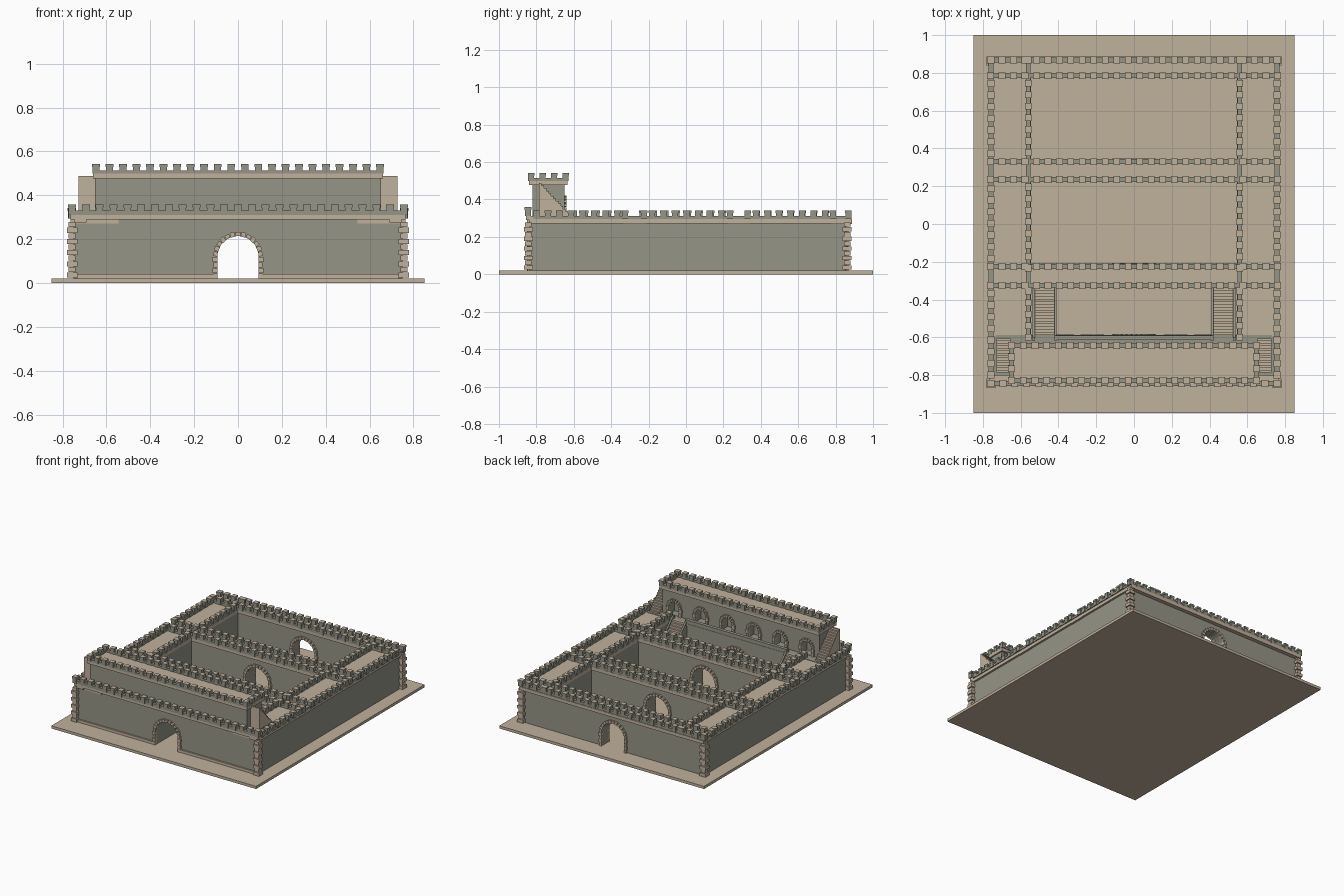
import bpy, bmesh, math
from mathutils import Matrix, Vector

if "Cube" in bpy.data.objects:
    bpy.data.objects.remove(bpy.data.objects["Cube"])


def material(name, rgb):
    m = bpy.data.materials.new(name)
    m.diffuse_color = (*rgb, 1)
    m.use_nodes = True
    m.node_tree.nodes["Principled BSDF"].inputs["Base Color"].default_value = m.diffuse_color
    return m


GREY = material("grey_stone", (0.30, 0.30, 0.245))
TAN = material("tan_stone", (0.53, 0.44, 0.335))


def finish(bm, name, top_tan=False, mats=(GREY, TAN)):
    bm.normal_update()
    if top_tan:
        for f in bm.faces:
            f.material_index = 1 if f.normal.z > 0.9 else 0
    me = bpy.data.meshes.new(name)
    bm.to_mesh(me)
    bm.free()
    ob = bpy.data.objects.new(name, me)
    bpy.context.collection.objects.link(ob)
    for m in mats:
        me.materials.append(m)
    return ob


def add_box(bm, x0, x1, y0, y1, z0, z1, rot=None):
    c = Vector(((x0 + x1) / 2, (y0 + y1) / 2, (z0 + z1) / 2))
    s = Matrix.Diagonal((abs(x1 - x0), abs(y1 - y0), abs(z1 - z0), 1))
    bmesh.ops.create_cube(bm, size=1, matrix=Matrix.Translation(c) @ (rot or Matrix()) @ s)


def box(name, *dims, mats=(GREY, TAN), top_tan=False):
    bm = bmesh.new()
    add_box(bm, *dims)
    return finish(bm, name, top_tan, mats)


def prism(name, pts, axis, a, b, mats):
    """Extrude a 2D profile along x (points are y,z) or along y (points are x,z)."""
    bm = bmesh.new()
    put = (lambda p: (a, *p)) if axis == 'x' else (lambda p: (p[0], a, p[1]))
    f = bm.faces.new([bm.verts.new(put(p)) for p in pts])
    ex = bmesh.ops.extrude_face_region(bm, geom=[f])
    d = (b - a, 0, 0) if axis == 'x' else (0, b - a, 0)
    bmesh.ops.translate(bm, vec=d, verts=[v for v in ex['geom'] if isinstance(v, bmesh.types.BMVert)])
    bmesh.ops.recalc_face_normals(bm, faces=bm.faces)
    return finish(bm, name, mats=mats)


def arch_points(x, r, spring, n=16):
    return [(x + r * math.cos(math.pi * i / n), spring + r * math.sin(math.pi * i / n)) for i in range(n + 1)]


def gate_wall(name, x, y0, y1, z1):
    # wall with an open arched gateway in the middle
    arch = arch_points(0, 0.094, 0.12)
    pts = [(x, 0.02), (x, z1), (-x, z1), (-x, 0.02), (-0.094, 0.02)] + arch[::-1] + [(0.094, 0.02)]
    return prism(name, pts, 'y', y0, y1, (GREY, TAN))


def arch_ring(name, x, y, r, spring, base, t=0.018, n=13, depth=0.026):
    # wedge stones around the arch and block stones down the jambs
    bm = bmesh.new()
    for i in range(n):
        a = math.pi * (i + 0.5) / n
        cx, cz = x + (r + t / 2) * math.cos(a), spring + (r + t / 2) * math.sin(a)
        w = math.pi * r / n * 0.92
        k = t / 2 + (0.002 if i % 2 else 0)
        add_box(bm, cx - k, cx + k, y - depth / 2, y + depth / 2, cz - w / 2, cz + w / 2,
                Matrix.Rotation(-a, 4, 'Y'))
    m = max(2, round((spring - base) / 0.025))
    h = (spring - base) / m
    for s in (-1, 1):
        for i in range(m):
            k = t + (0.004 if i % 2 else 0)
            add_box(bm, x + s * r, x + s * (r + k), y - depth / 2, y + depth / 2,
                    base + h * i, base + h * (i + 0.92))
    return finish(bm, name, mats=(TAN,))


def niches(ob, xs, r, base, spring, y0, y1):
    # arched recesses cut into a wall
    for x in xs:
        pts = [(x - r, base)] + arch_points(x, r, spring, 10)[::-1] + [(x + r, base)]
        cutter = prism("niche_cutter", pts, 'y', y0, y1, (GREY, TAN))
        cutter.hide_render = True
        mod = ob.modifiers.new("niche", 'BOOLEAN')
        mod.operation, mod.solver, mod.object = 'DIFFERENCE', 'EXACT', cutter
        bpy.context.view_layer.update()
        me = bpy.data.meshes.new_from_object(ob.evaluated_get(bpy.context.evaluated_depsgraph_get()))
        ob.modifiers.clear()
        ob.data = me
        bpy.data.objects.remove(cutter)


def battlement(name, axis, at, a, b, z, low=0.017, high=0.046, skip=()):
    # low parapet with evenly spaced merlons, leaving gaps at the skipped ranges
    bm = bmesh.new()

    def piece(c0, c1, half, z0, z1):
        if axis == 'x':
            add_box(bm, c0, c1, at - half, at + half, z0, z1)
        else:
            add_box(bm, at - half, at + half, c0, c1, z0, z1)

    low_ob = bmesh.new()
    d = (a, b, at - 0.013, at + 0.013) if axis == 'x' else (at - 0.013, at + 0.013, a, b)
    add_box(low_ob, *d, z, z + low)
    finish(low_ob, name + "_parapet")
    n = round((b - a) / 0.062)
    for i in range(n + 1):
        c = a + (b - a) * i / n
        if any(s0 < c < s1 for s0, s1 in skip):
            continue
        piece(c - 0.016, c + 0.016, 0.016, z, z + high * 0.7)
        piece(c - 0.018, c + 0.018, 0.018, z + high * 0.7, z + high)
    finish(bm, name + "_merlons", True)


def stairs(name, x0, x1, y_low, y_high, z_low, z_high, floor, n):
    pts = [(y_low, floor)]
    for i in range(n):
        y, y2 = (y_low + (y_high - y_low) * k / n for k in (i, i + 1))
        z = z_low + (z_high - z_low) * (i + 1) / n
        pts += [(y, z), (y2, z)]
    pts.append((y_high, floor))
    return prism(name, pts, 'x', x0, x1, (TAN,))


# Ground slab
box("base_slab", -0.85, 0.85, -1, 1, 0, 0.02, mats=(TAN,))

# Cross walls with gateways, walkways and battlements
for name, y0, y1 in (("back", 0.785, 0.857), ("rear_middle", 0.235, 0.335), ("front_middle", -0.325, -0.22)):
    gate_wall(name + "_wall", 0.74, y0, y1, 0.28)
    box(name + "_walkway", -0.765, 0.765, y0 - 0.01, y1 + 0.02 * (name == "back") + 0.01, 0.27, 0.295, mats=(TAN,))
    for label, y in (("near", y0), ("far", 0.868 if name == "back" else y1 - 0.005)):
        battlement(name + "_" + label, 'x', y, -0.76, 0.76, 0.295)
    for y in (y0, y1):
        arch_ring(name + "_gate_stones", 0, y, 0.094, 0.12, 0.02)

# Front gatehouse: lower storey with recesses on the court side
front = gate_wall("front_wall", 0.75, -0.837, -0.595, 0.295)
lower_x = (-0.38, -0.22, 0.22, 0.38)
niches(front, lower_x, 0.042, 0.021, 0.11, -0.65, -0.55)
for x in lower_x:
    arch_ring("court_arch_stones", x, -0.595, 0.042, 0.11, 0.02, 0.016, 9, 0.02)
for y in (-0.837, -0.595):
    arch_ring("front_gate_stones", 0, y, 0.094, 0.12, 0.02)
box("front_ledge", -0.765, 0.765, -0.855, -0.80, 0.29, 0.311, mats=(TAN,))
battlement("front", 'x', -0.845, -0.757, 0.757, 0.311, 0.02, 0.048)
box("gallery_parapet", -0.42, 0.42, -0.615, -0.59, 0.28, 0.325)
box("gallery_floor", -0.73, 0.73, -0.65, -0.588, 0.28, 0.298)

# Upper storey
upper = box("upper_storey", -0.652, 0.652, -0.822, -0.65, 0.28, 0.485)
upper_x = [-0.55 + 0.22 * i for i in range(6)]
niches(upper, upper_x, 0.042, 0.30, 0.36, -0.71, -0.60)
for x in upper_x:
    arch_ring("upper_arch_stones", x, -0.65, 0.042, 0.36, 0.30, 0.018, 9, 0.024)
box("upper_roof", -0.662, 0.662, -0.84, -0.633, 0.477, 0.50, mats=(TAN,))
for y in (-0.828, -0.643):
    battlement("upper_long", 'x', y, -0.648, 0.648, 0.50, 0.014, 0.042)
for x in (-0.648, 0.648):
    battlement("upper_end", 'y', x, -0.828, -0.643, 0.50, 0.014, 0.042)

# Mirrored side wings, plinths, stairs and corner stones
for s, side in ((-1, "left"), (1, "right")):
    box(side + "_wing", s * 0.55, s * 0.75, -0.83, 0.853, 0.02, 0.28)
    box(side + "_wing_walkway", s * 0.545, s * 0.765, -0.84, 0.87, 0.272, 0.295, mats=(TAN,))
    gaps = [(-0.31, -0.24), (0.25, 0.32), (0.80, 0.855)]
    battlement(side + "_outer", 'y', s * 0.757, -0.80, 0.868, 0.295, skip=gaps)
    battlement(side + "_inner", 'y', s * 0.56, -0.60, 0.868, 0.295, skip=gaps)
    box(side + "_front_plinth", s * 0.112, s * 0.735, -0.848, -0.83, 0.02, 0.04, mats=(TAN,))
    box(side + "_front_bracket", s * 0.69, s * 0.745, -0.85, -0.83, 0.275, 0.292, mats=(TAN,))
    stairs(side + "_upper_stairs", s * 0.65, s * 0.728, -0.605, -0.785, 0.295, 0.488, 0.28, 14)
    stairs(side + "_court_stairs", s * 0.42, s * 0.53, -0.338, -0.60, 0.02, 0.298, 0.02, 18)
    for x0 in (0.41, 0.525):
        cheek = [(-0.335, 0.02), (-0.335, 0.045), (-0.60, 0.32), (-0.62, 0.32), (-0.62, 0.02)]
        prism(side + "_stair_cheek", cheek, 'x', s * x0, s * (x0 + 0.012), (GREY,))
    for label, y in (("front", -0.843), ("back", 0.862)):
        bm = bmesh.new()
        for i in range(10):
            h = 0.024 if i % 2 == 0 else 0.017
            z = 0.025 + 0.0255 * i
            add_box(bm, s * 0.757 - h, s * 0.757 + h, y - h, y + h, z, z + 0.023)
        finish(bm, side + "_" + label + "_corner_stones", mats=(TAN,))
